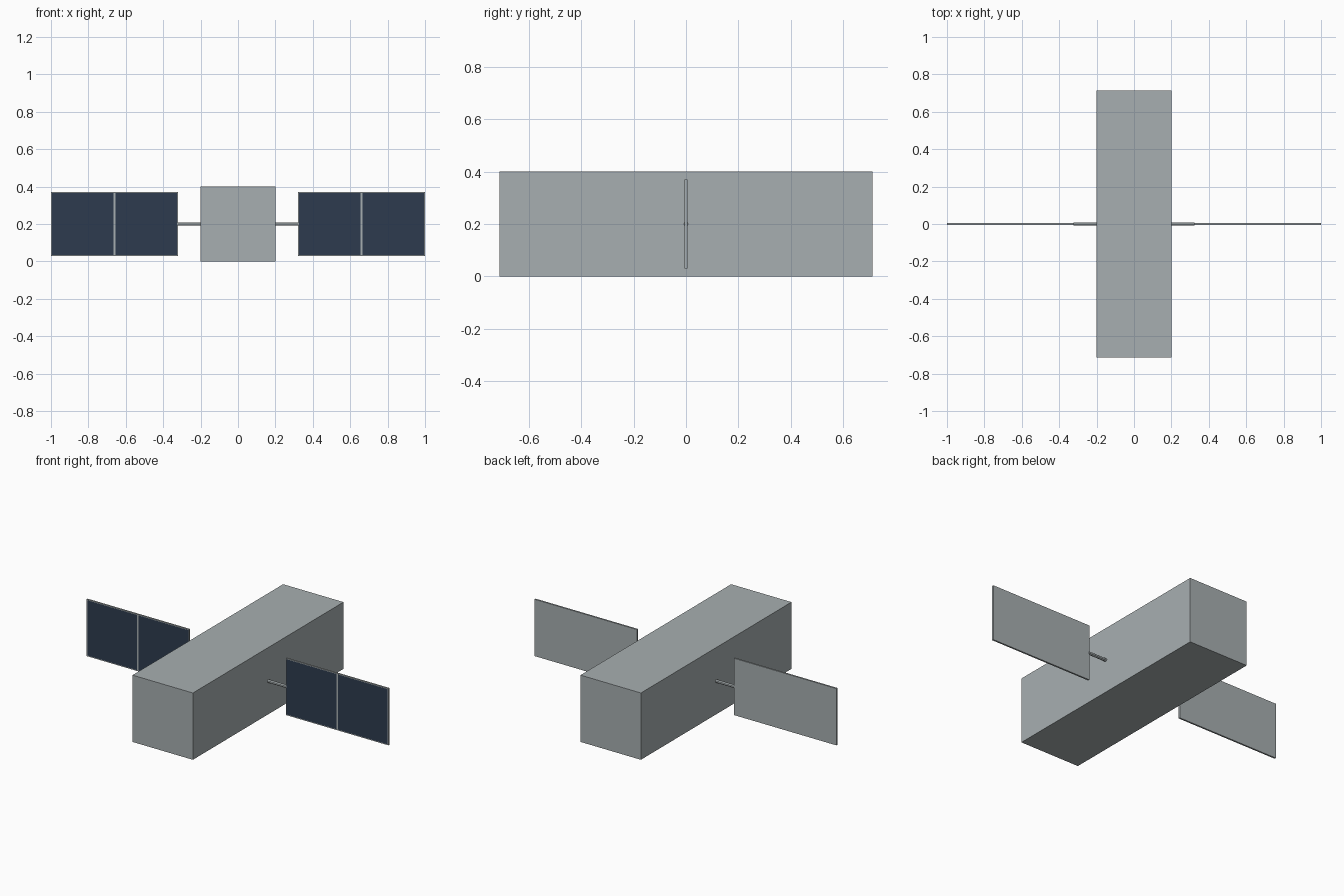
import bpy, bmesh
from math import pi
from mathutils import Matrix, Vector

if "Cube" in bpy.data.objects:
    bpy.data.objects.remove(bpy.data.objects["Cube"], do_unlink=True)


def material(name, rgb):
    m = bpy.data.materials.new(name)
    m.use_nodes = True
    m.diffuse_color = (*rgb, 1)
    bsdf = m.node_tree.nodes["Principled BSDF"]
    bsdf.inputs["Base Color"].default_value = (*rgb, 1)
    bsdf.inputs["Roughness"].default_value = 0.6
    return m


GREY = material("hull grey", (0.39, 0.43, 0.44))
NAVY = material("solar cell navy", (0.026, 0.044, 0.078))
MID_Z = 0.2


def finish(bm, name, mats):
    mesh = bpy.data.meshes.new(name)
    bm.to_mesh(mesh)
    bm.free()
    for m in mats:
        mesh.materials.append(m)
    obj = bpy.data.objects.new(name, mesh)
    bpy.context.collection.objects.link(obj)
    return obj


def box(centre, size):
    bm = bmesh.new()
    matrix = Matrix.Translation(centre) @ Matrix.Diagonal((*size, 1))
    bmesh.ops.create_cube(bm, size=1, matrix=matrix)
    return bm


# Long box hull
finish(box((0, 0, MID_Z), (0.4, 1.425, 0.4)), "hull", [GREY])

for side, label in ((1, "left"), (-1, "right")):
    # Round boom from the hull to the panel
    bm = bmesh.new()
    bmesh.ops.create_cone(
        bm, cap_ends=True, segments=12, radius1=0.009, radius2=0.009, depth=0.13,
        matrix=Matrix.Translation((side * 0.258, 0, MID_Z)) @ Matrix.Rotation(pi / 2, 4, "Y"))
    boom = finish(bm, label + "_boom", [GREY])
    with bpy.context.temp_override(object=boom, active_object=boom,
                                   selected_objects=[boom], selected_editable_objects=[boom]):
        bpy.ops.object.shade_smooth_by_angle()

    # Framed panel, front split into two inset cells
    x = side * 0.66
    bm = box((x, 0, MID_Z), (0.68, 0.01, 0.34))
    bmesh.ops.bisect_plane(bm, geom=bm.verts[:] + bm.edges[:] + bm.faces[:],
                           plane_co=Vector((x, 0, 0)), plane_no=Vector((1, 0, 0)))
    bm.normal_update()
    cells = [f for f in bm.faces if f.normal.y < -0.9]
    bmesh.ops.inset_individual(bm, faces=cells, thickness=0.007)
    for f in cells:
        f.material_index = 1
    finish(bm, label + "_solar_panel", [GREY, NAVY])
